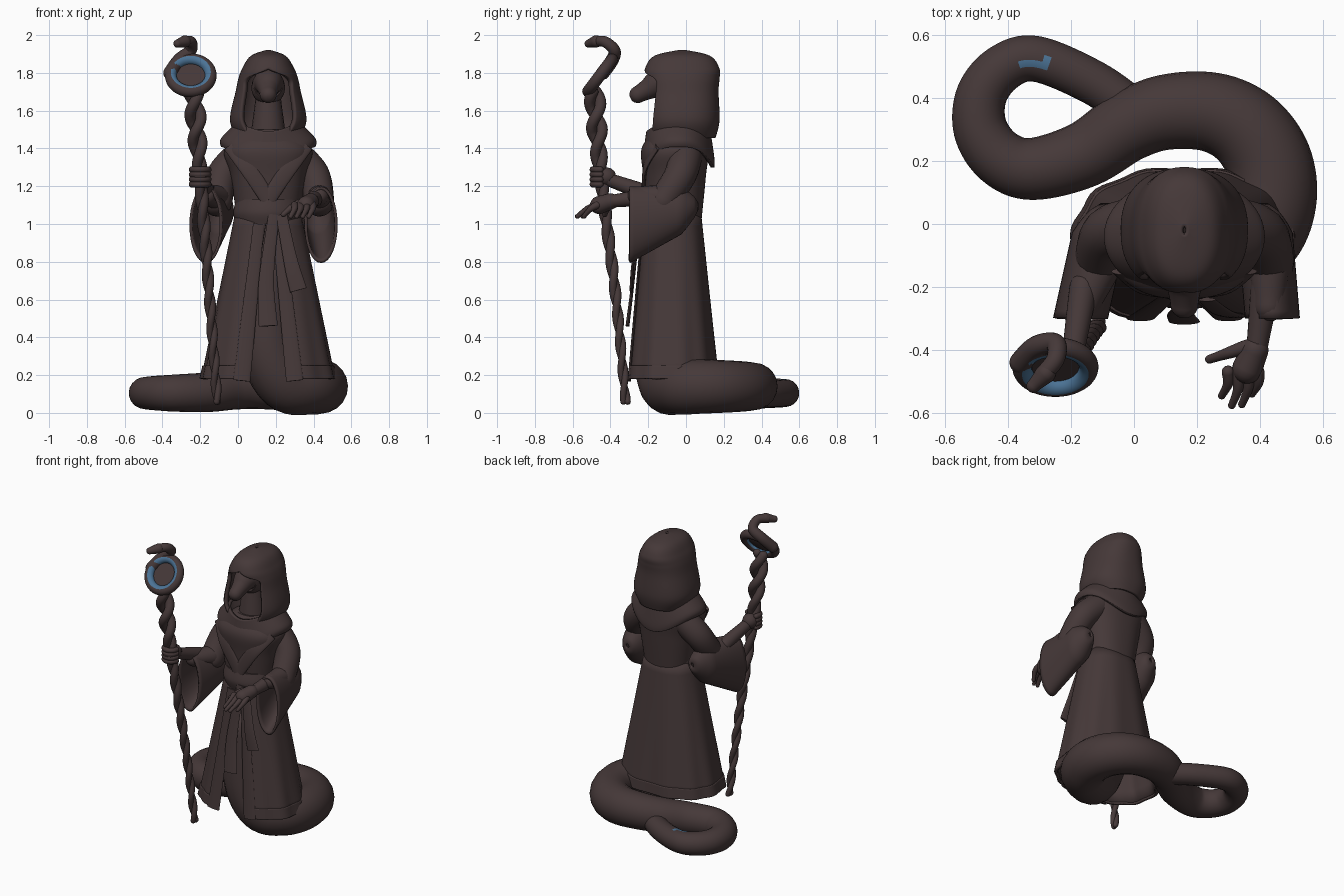
import bpy, bmesh, math
from mathutils import Vector

default_cube = bpy.data.objects.get("Cube")
if default_cube:
    bpy.data.objects.remove(default_cube)

X, Y, Z = Vector((1, 0, 0)), Vector((0, 1, 0)), Vector((0, 0, 1))
BODY = .16  # the robed figure stands left of the centre
made = []


def material(name, colour):
    mat = bpy.data.materials.new(name)
    mat.use_nodes = True
    mat.diffuse_color = (*colour, 1)
    mat.node_tree.nodes["Principled BSDF"].inputs["Base Color"].default_value = (*colour, 1)
    return mat


BROWN = material("dark brown", (.06, .04, .04))
BLUE = material("steel blue", (.07, .17, .3))


def arc(centre, u, v, start=0, end=math.tau, count=32):
    """Points along an elliptical arc, without the end point."""
    angles = [start + (end - start) * k / count for k in range(count)]
    return [Vector(centre) + u * math.cos(a) + v * math.sin(a) for a in angles]


def spline(points, steps=8, closed=False):
    """Smooth curve through tuples of any length."""
    curve, count = [], len(points)

    def pick(k):
        return points[k % count] if closed else points[min(max(k, 0), count - 1)]

    for i in range(count if closed else count - 1):
        for step in range(steps):
            t = step / steps
            curve.append([b + t / 2 * (c - a + t * (2*a - 5*b + 4*c - d + t * (3*(b - c) + d - a)))
                          for a, b, c, d in zip(pick(i - 1), pick(i), pick(i + 1), pick(i + 2))])
    return curve if closed else curve + [list(points[-1])]


def skin(name, rings, wrap=True, loop=False, caps=True, thick=0, shift=0):
    """Join rings of points into one surface."""
    bm = bmesh.new()
    verts = [[bm.verts.new(point) for point in ring] for ring in rings]
    across, along = len(verts[0]), len(verts)
    for i in range(along if loop else along - 1):
        for j in range(across if wrap else across - 1):
            here, there, k = verts[i], verts[(i + 1) % along], (j + 1) % across
            bm.faces.new((here[j], here[k], there[k], there[j]))
    if caps and not loop:
        bm.faces.new(verts[0])
        bm.faces.new(verts[-1])
    bmesh.ops.remove_doubles(bm, verts=bm.verts, dist=.0001)
    bmesh.ops.recalc_face_normals(bm, faces=bm.faces)
    mesh = bpy.data.meshes.new(name)
    bm.to_mesh(mesh)
    bm.free()
    mesh.materials.append(BROWN)
    mesh.materials.append(BLUE)
    part = bpy.data.objects.new(name, mesh)
    part.location.x = shift
    bpy.context.collection.objects.link(part)
    if thick:
        shell = part.modifiers.new("thickness", "SOLIDIFY")
        shell.thickness, shell.offset = thick, 0
    made.append(part)
    return part


def loft(name, rows, centre_y, square=.85, fold=0, gap=False, thick=0, count=72):
    """Rows are height, half width, half depth, and front gap or front and back drop."""
    rings = []
    for z, wide, deep, extra in spline(rows):
        opening = math.asin(min(max(extra / wide, 0), .95)) if gap else 0
        ring = []
        for j in range(count):
            turn = opening + (math.tau - 2 * opening) * j / (count - 1 if gap else count)
            s, c = math.sin(turn), math.cos(turn)
            pleat = 1 + fold * math.cos(11 * turn) * (1.1 - z)
            sag = 0 if gap else extra * abs(c) ** 3
            ring.append((wide * pleat * math.copysign(abs(s) ** square, s),
                         centre_y - deep * pleat * math.copysign(abs(c) ** square, c), z - sag))
        rings.append(ring)
    return skin(name, rings, wrap=not gap, caps=not gap and not thick, thick=thick, shift=BODY)


def tube(name, points, start, end, flat=1, closed=False, shift=0):
    """Tapered sweep with rounded ends, or a flattened ribbon with square ends."""
    path = [Vector(point) for point in spline(points, closed=closed)]
    rings, side, last = [], Y, len(path) - 1
    tips = [math.pi / 2 * k / 5 for k in range(1, 5)] if flat == 1 and not closed else []

    def ring(centre, radius):
        rings.append(arc(centre, side * radius * flat, ahead.cross(side) * radius, count=20))

    for i, here in enumerate(path):
        before, after = (i - 1, (i + 1) % len(path)) if closed else (max(i - 1, 0), min(i + 1, last))
        ahead = (path[after] - path[before]).normalized()
        side = Y if flat != 1 else side
        side = side - ahead * side.dot(ahead)
        side = (side if side.length > .01 else ahead.orthogonal()).normalized()
        t = i / last
        radius = start + (end - start) * t * t * (3 - 2 * t)
        if i == 0:
            for a in reversed(tips):
                ring(here - ahead * radius * math.sin(a), radius * math.cos(a))
        ring(here, radius)
        if i == last:
            for a in tips:
                ring(here + ahead * radius * math.sin(a), radius * math.cos(a))
    return skin(name, rings, loop=closed, shift=shift)


def body_tube(name, points, start, end, flat=1):
    tube(name, points, start, end, flat, shift=BODY)


# Serpent tail: column inside the robe, big bend, then small loop
bend = arc((.2, .12, .14), X * .24, Y * .24, -.7, 1.9, 5)
loop = arc((-.32, .35, .105), X * .175, Y * .175, -1.6, -5.4, 6)
tail = tube("serpent_tail", [(.15, -.1, .7), (.16, -.12, .35), (.25, -.1, .16), *bend, (.1, .355, .14),
                             (-.02, .31, .13), (-.16, .22, .11), *loop, (-.13, .45, .1), (0, .36, .1)], .155, .07)
for face in tail.data.polygons:
    offset = face.center - Vector((-.32, .51, .18))
    if face.normal.z > .9 and abs(offset.x) < .045 and abs(offset.y) < .015:
        face.material_index = 1

# Robe skirt open at the front, with hem band
loft("robe_skirt", [(.19, .34, .235, .11), (1.06, .165, .14, 0)], -.07, fold=.02, gap=True, thick=.02)
loft("robe_hem", [(.18, .35, .24, .11), (.25, .335, .235, .11)], -.07, fold=.02, gap=True, thick=.02)

# Torso, sash and shoulder mantle
loft("torso", [(1, .16, .14, 0), (1.25, .2, .165, 0), (1.4, .23, .175, 0), (1.5, .1, .1, 0)], -.06)
loft("sash", [(1, .17, .15, 0), (1.06, .185, .165, 0), (1.13, .17, .15, 0)], -.08, square=1)
loft("shoulder_mantle", [(1.53, .16, .16, .04), (1.45, .24, .18, .1), (1.41, .24, .18, .11)],
     -.04, square=1, thick=.02)

# Hood with an open face
loft("hood", [(1.46, .15, .165, .07), (1.55, .19, .185, .125), (1.7, .16, .18, .115), (1.77, .145, .185, .1),
              (1.82, .125, .185, 0), (1.88, .085, .14, 0), (1.91, .005, .01, 0)], -.02, gap=True, thick=.025)

# Serpent neck and head
body_tube("serpent_neck", [(0, -.06, 1.4), (0, -.06, 1.7)], .1, .065)
body_tube("serpent_head", [(0, -.08, 1.72), (0, -.14, 1.745), (0, -.2, 1.715), (0, -.255, 1.685)], .09, .045)

# Hanging sash ends
body_tube("sash_end_long", [(.03, -.24, 1.05), (-.01, -.28, .7), (0, -.31, .46)], .03, .05, flat=.2)
body_tube("sash_end_short", [(.07, -.24, 1.05), (.12, -.28, .8), (.16, -.29, .65)], .03, .045, flat=.2)

for name, s, spread in (("left", 1, .03), ("right", -1, .08)):
    # Lapels meeting in a V, and coat edges
    body_tube(name + "_lapel", [(s * .19, -.15, 1.42), (s * .11, -.215, 1.3), (0, -.225, 1.13)],
              .05, .04, flat=.25)
    body_tube(name + "_coat_edge", [(s * .05, -.23, 1), (s * .14, -.3, .17)], .03, .045, flat=.2)

    # Sleeves: upper arm, drooping bell and gathered cuff
    body_tube(name + "_upper_sleeve", [(s * .13, 0, 1.37), (s * .24, -.03, 1.26), (s * .27, -.12, 1.12)], .09, .08)
    bell = []
    for k in range(17):
        t = k / 16
        low, swell = 1 - .2 * t, min(1, 4 * t + .02) ** .5
        bell.append(arc((s * (.25 + spread * t), .06 - .36 * t, (1.19 + low) / 2),
                        X * .08 * swell, Z * swell * (1.19 - low) / 2))
    skin(name + "_bell_sleeve", bell, caps=False, thick=.015, shift=BODY)
    body_tube(name + "_cuff", [(s * .27, -.14, 1.14), (s * (.24 + spread), -.26, 1.15)], .065, .05)

# Forearms and palms
FIST = Vector((-.36, -.45, 1.25))
body_tube("left_forearm", [(.265, -.15, 1.15), (.23, -.4, 1.12)], .05, .034)
body_tube("right_forearm", [(-.32, -.2, 1.16), FIST], .045, .034)
body_tube("left_palm", [(.225, -.4, 1.12), (.2, -.46, 1.1)], .043, .048)
body_tube("right_palm", [FIST + Y * .03, FIST - Y * .01], .05, .048)

# Fingers: open on the left, wrapped round the staff on the right
for i in range(4):
    base, reach = Vector((.235 - .032 * i, -.47, 1.1)), .07 + .04 * math.sin(i)
    body_tube(f"left_finger_{i + 1}", [base, base - Y * reach / 2 - Z * .02,
                                       base - Y * reach - Z * .06 - X * .02], .02, .012)
    knuckle = FIST + Z * (.026 * i - .04)
    body_tube(f"right_finger_{i + 1}", arc(knuckle, X * .044, Y * .044, 2.7, 6.8, 7), .017, .016)
body_tube("left_thumb", [(.2, -.39, 1.12), (.14, -.41, 1.1), (.08, -.43, 1.05)], .023, .014)

# Twisted staff: two strands winding round a leaning core
core = spline([(-.11, -.32, .06), (-.15, -.37, .6), (-.2, -.45, 1.25), (-.235, -.485, 1.7)], 16)
for name, phase in (("staff_shaft", 0), ("staff_serpent_coil", math.pi)):
    strand = []
    for x, y, z in core:
        swing = .011 + .018 * min(max(z * 4 - 5, 0), 1)
        strand.append((x + swing * math.cos(22 * z + phase), y + swing * math.sin(22 * z + phase), z))
    tube(name, strand, .017, .03)

# Tilted serpent ring on the staff, blue on its inner side
centre, tilt, facing = Vector((-.25, -.455, 1.787)), Vector((0, .6, .8)), Vector((0, -.8, .6))
ring = tube("staff_ring", arc(centre, X * .106, tilt * .106, count=16), .031, .031, closed=True)
for face in ring.data.polygons:
    offset = face.center - centre
    if offset.length < .112 and offset.dot(facing) > -.02:
        face.material_index = 1


def disc(name, middle, size, bulge):
    """Shallow round plate facing along the ring's axis."""
    return skin(name, [arc(middle - facing * bulge * (1 - r * r), X * size * r, tilt * size * r)
                       for r in (1, .6, .02)])


disc("ring_backing", centre, .088, .015)
for name, place in (("upper", X * -.02 + tilt * .03), ("lower", X * .01 - tilt * .02)):
    speck = disc(name + "_blue_speck", centre + place - facing * .008, .012, .004)
    for face in speck.data.polygons:
        face.material_index = 1

# Small serpent rising from the ring
tube("staff_serpent", [(-.36, -.44, 1.8), (-.31, -.39, 1.87), (-.25, -.38, 1.92), (-.25, -.43, 1.965),
                       (-.29, -.48, 1.965)], .036, .028)
tube("staff_serpent_head", [(-.28, -.475, 1.967), (-.32, -.515, 1.955)], .032, .022)

# Smooth shading with sharp edges kept
bpy.ops.object.select_all(action="DESELECT")
for part in made:
    part.select_set(True)
bpy.context.view_layer.objects.active = made[0]
bpy.ops.object.shade_smooth_by_angle(angle=math.radians(40))
